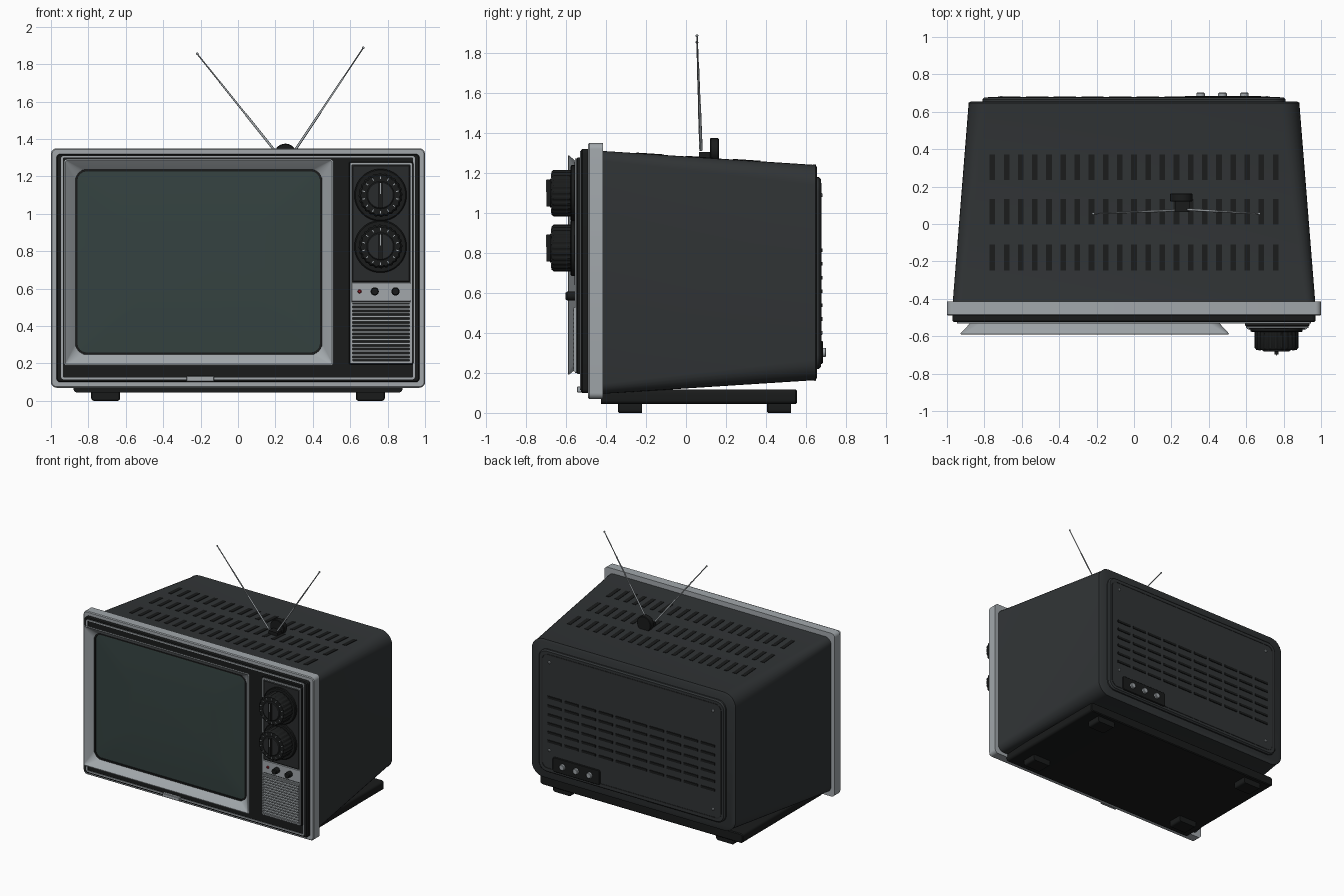
import bpy, bmesh, math
from mathutils import Vector, Matrix

if "Cube" in bpy.data.objects:
    bpy.data.objects.remove(bpy.data.objects["Cube"])


def mat(name, r, g, b):
    m = bpy.data.materials.new(name)
    m.diffuse_color = (r, g, b, 1)
    m.use_nodes = True
    m.node_tree.nodes["Principled BSDF"].inputs["Base Color"].default_value = m.diffuse_color
    return m


BODY = mat("charcoal", 0.03, 0.034, 0.036)
BLACK = mat("black", 0.01, 0.011, 0.011)
DARK = mat("dark_grey", 0.022, 0.024, 0.025)
SILVER = mat("silver", 0.36, 0.39, 0.41)
GLASS = mat("screen_green", 0.035, 0.055, 0.052)
RED = mat("red", 0.3, 0.02, 0.03)


def finish(name, bm, m, angle=35):
    bmesh.ops.recalc_face_normals(bm, faces=bm.faces)
    me = bpy.data.meshes.new(name)
    bm.to_mesh(me)
    bm.free()
    ob = bpy.data.objects.new(name, me)
    bpy.context.collection.objects.link(ob)
    me.materials.append(m)
    bpy.ops.object.select_all(action='DESELECT')
    ob.select_set(True)
    bpy.context.view_layer.objects.active = ob
    bpy.ops.object.shade_smooth_by_angle(angle=math.radians(angle))
    return ob


def rrect(x0, x1, z0, z1, r, y, n=6):
    pts = []
    for k, (cx, cz) in enumerate([(x1 - r, z1 - r), (x0 + r, z1 - r), (x0 + r, z0 + r), (x1 - r, z0 + r)]):
        for i in range(n + 1):
            a = math.pi / 2 * (k + i / n)
            pts.append((cx + r * math.cos(a), y, cz + r * math.sin(a)))
    return pts


def loft(name, loops, m, ring=False, angle=35):
    """Skin a row of equal loops; ring joins last to first, otherwise ends are capped."""
    bm = bmesh.new()
    rows = [[bm.verts.new(p) for p in lp] for lp in loops]
    n = len(rows[0])
    pairs = list(zip(rows, rows[1:])) + ([(rows[-1], rows[0])] if ring else [])
    for a, b in pairs:
        for i in range(n):
            j = (i + 1) % n
            bm.faces.new((a[i], a[j], b[j], b[i]))
    if not ring:
        bm.faces.new(rows[0])
        bm.faces.new(rows[-1])
    return finish(name, bm, m, angle)


def inset(rect, d, y, rd=None):
    x0, x1, z0, z1, r = rect
    return rrect(x0 + d, x1 - d, z0 + d, z1 - d, max(r - d, 0.003) if rd is None else rd, y)


def slab(name, rect, y_back, y_front, m, c=0.006):
    """Rounded panel with a chamfered outer edge."""
    s = c if y_front < y_back else -c
    return loft(name, [inset(rect, 0, y_back), inset(rect, 0, y_front + s), inset(rect, c, y_front)], m)


def frame(name, rect, w, y_back, y_front, m):
    return loft(name, [inset(rect, 0, y_back), inset(rect, 0, y_front), inset(rect, w, y_front),
                       inset(rect, w, y_back)], m, ring=True)


def boxes(name, items, m, rot=0.0):
    """Many boxes (centre, size) in one mesh, tilted around x."""
    bm = bmesh.new()
    for c, s in items:
        M = Matrix.Translation(c) @ Matrix.Rotation(rot, 4, 'X') @ Matrix.Diagonal((*s, 1))
        bmesh.ops.create_cube(bm, size=1, matrix=M)
    return finish(name, bm, m)


def disc(name, x, z, prof, m, n=40, flute=0.0):
    """Turned part along y from (radius, y) pairs, optionally fluted."""
    loops = []
    for r, y in prof:
        lp = []
        for i in range(n):
            a = 2 * math.pi * i / n
            q = r - (flute if i % 4 > 1 else 0)
            lp.append((x + q * math.cos(a), y, z + q * math.sin(a)))
        loops.append(lp)
    return loft(name, loops, m)


# Tapered cabinet
loft("cabinet", [rrect(-0.97, 0.97, 0.095, 1.312, 0.05, -0.43),
                 rrect(-0.885, 0.885, 0.163, 1.242, 0.1, 0.635),
                 rrect(-0.885, 0.885, 0.16, 1.245, 0.1, 0.648),
                 rrect(-0.87, 0.87, 0.175, 1.23, 0.09, 0.655)], BODY)

# Front surround and face
slab("front_frame", (-1, 1, 0.07, 1.35, 0.03), -0.415, -0.49, SILVER)
slab("front_face", (-0.97, 0.97, 0.1, 1.32, 0.02), -0.48, -0.525, BLACK)
frame("trim_line", (-0.946, 0.946, 0.115, 1.31, 0.015), 0.01, -0.52, -0.531, SILVER)
slab("badge_plate", (-0.275, -0.128, 0.103, 0.132, 0.004), -0.52, -0.545, SILVER, 0.003)

# Screen hood and glass
hood = (-0.93, 0.51, 0.188, 1.292, 0.015)
loft("screen_hood", [inset(hood, 0, -0.588), inset(hood, 0.008, -0.59), inset(hood, 0.062, -0.536, 0.06),
                     inset(hood, 0.062, -0.524, 0.06), inset(hood, 0.054, -0.53, 0.06)], SILVER, ring=True)
tube = (-0.87, 0.45, 0.247, 1.238, 0.06)
frame("screen_gasket", tube, 0.012, -0.52, -0.542, BLACK)
loft("screen_glass", [inset(tube, 0.008, -0.522), inset(tube, 0.008, -0.534), inset(tube, 0.1, -0.54, 0.06),
                      inset(tube, 0.3, -0.546, 0.06)], GLASS)

# Control panel
slab("control_plate", (0.593, 0.937, 0.195, 1.278, 0.008), -0.52, -0.548, BLACK)
frame("control_border", (0.598, 0.932, 0.2, 1.273, 0.006), 0.01, -0.54, -0.555, SILVER)
slab("dial_panel", (0.61, 0.92, 0.635, 1.261, 0.006), -0.54, -0.558, DARK)
slab("button_strip", (0.606, 0.924, 0.532, 0.632, 0.004), -0.54, -0.556, SILVER, 0.003)

# Tuning dials
for name, z in (("upper", 1.1), ("lower", 0.825)):
    x = 0.762
    disc(name + "_dial_plate", x, z, [(0.14, -0.55), (0.14, -0.572), (0.134, -0.577)], BLACK, 48)
    disc(name + "_dial_knob", x, z, [(0.117, -0.57), (0.117, -0.662), (0.108, -0.673)], BLACK, 96, 0.005)
    disc(name + "_dial_cap", x, z, [(0.074, -0.67), (0.072, -0.679), (0.068, -0.682)], DARK, 48)
    boxes(name + "_dial_grip", [((x, -0.685, z), (0.02, 0.028, 0.136))], BLACK)
    boxes(name + "_dial_pointer", [((x, -0.7, z + 0.035), (0.006, 0.004, 0.06))], SILVER)
    bm = bmesh.new()
    for i in range(14):
        M = (Matrix.Translation((x, -0.674, z)) @ Matrix.Rotation(2 * math.pi * i / 14, 4, 'Y')
             @ Matrix.Translation((0, 0, 0.092)) @ Matrix.Diagonal((0.005, 0.004, 0.013, 1)))
        bmesh.ops.create_cube(bm, size=1, matrix=M)
    finish(name + "_dial_ticks", bm, SILVER)

# Small buttons and lamp
for i, x in enumerate((0.731, 0.842)):
    disc(f"small_knob_{i + 1}", x, 0.585, [(0.022, -0.55), (0.022, -0.595), (0.017, -0.602)], BLACK, 24)
disc("power_lamp", 0.65, 0.585, [(0.011, -0.55), (0.01, -0.56), (0.006, -0.563)], RED, 16)

# Speaker grille
frame("speaker_frame", (0.604, 0.926, 0.206, 0.528, 0.004), 0.008, -0.54, -0.562, SILVER)
boxes("speaker_slats", [((0.765, -0.556, 0.225 + i * 0.0205), (0.305, 0.02, 0.0095)) for i in range(15)], SILVER)

# Top cooling slots, following the roof slope
slope = -math.atan2(0.07, 1.065)
slots = []
for y in (-0.18, 0.065, 0.303):
    for i in range(21):
        slots.append(((-0.757 + i * 0.0757, y, 1.312 - 0.0657 * (y + 0.43) - 0.004), (0.03, 0.138, 0.014)))
boxes("top_vents", slots, BLACK, slope)

# Rear cover with vents, sockets and screws
back = (-0.81, 0.81, 0.22, 1.18, 0.07)
slab("rear_cover", back, 0.645, 0.676, BODY, 0.01)
frame("rear_cover_rim", (-0.78, 0.78, 0.25, 1.15, 0.05), 0.008, 0.67, 0.679, DARK)
boxes("rear_vents", [((-0.666 + i * 0.148, 0.677, 0.47 + j * 0.069), (0.12, 0.012, 0.018))
                     for i in range(10) for j in range(6)], BLACK)
slab("socket_plate", (0.27, 0.68, 0.245, 0.36, 0.015), 0.67, 0.685, BLACK, 0.004)
for i, x in enumerate((0.356, 0.473, 0.59)):
    disc(f"socket_{i + 1}", x, 0.303, [(0.023, 0.68), (0.023, 0.698), (0.018, 0.702)], SILVER, 20)
for i, (x, z) in enumerate(((-0.71, 0.32), (0.71, 0.4), (-0.71, 1.09), (0.71, 1.09))):
    disc(f"rear_screw_{i + 1}", x, z, [(0.01, 0.67), (0.01, 0.681), (0.006, 0.684)], SILVER, 12)

# Stand and feet
slab("stand_base", (-0.88, 0.88, 0.045, 0.118, 0.02), -0.425, 0.555, BLACK, 0.006)
for n, y0, y1 in (("front", -0.34, -0.22), ("rear", 0.405, 0.525)):
    for side, s in (("left", -1), ("right", 1)):
        a, b = sorted((s * 0.63, s * 0.785))
        slab(f"{n}_{side}_foot", (a, b, 0, 0.06, 0.015), y1, y0, BLACK, 0.005)

# Aerial: round hub and two telescopic rods
disc("aerial_hub", 0.253, 1.315, [(0.056, 0.12), (0.06, 0.124), (0.06, 0.16), (0.056, 0.164)], BLACK, 40)
boxes("aerial_mount", [((0.258, 0.11, 1.275), (0.075, 0.09, 0.06))], BLACK)


def rod(name, a, b):
    a, b = Vector(a), Vector(b)
    d = b - a
    R = d.to_track_quat('Z', 'Y').to_matrix().to_4x4()
    bm = bmesh.new()
    for t0, t1, r in ((0, 0.4, 0.0065), (0.4, 0.72, 0.005), (0.72, 1, 0.0038)):
        M = Matrix.Translation(a + d * (t0 + t1) / 2) @ R
        bmesh.ops.create_cone(bm, cap_ends=True, segments=12, radius1=r, radius2=r,
                              depth=d.length * (t1 - t0), matrix=M)
    bmesh.ops.create_uvsphere(bm, u_segments=10, v_segments=6, radius=0.007, matrix=Matrix.Translation(b))
    finish(name, bm, SILVER)


rod("left_aerial_rod", (0.215, 0.073, 1.315), (-0.218, 0.055, 1.855))
rod("right_aerial_rod", (0.288, 0.077, 1.315), (0.67, 0.055, 1.888))
